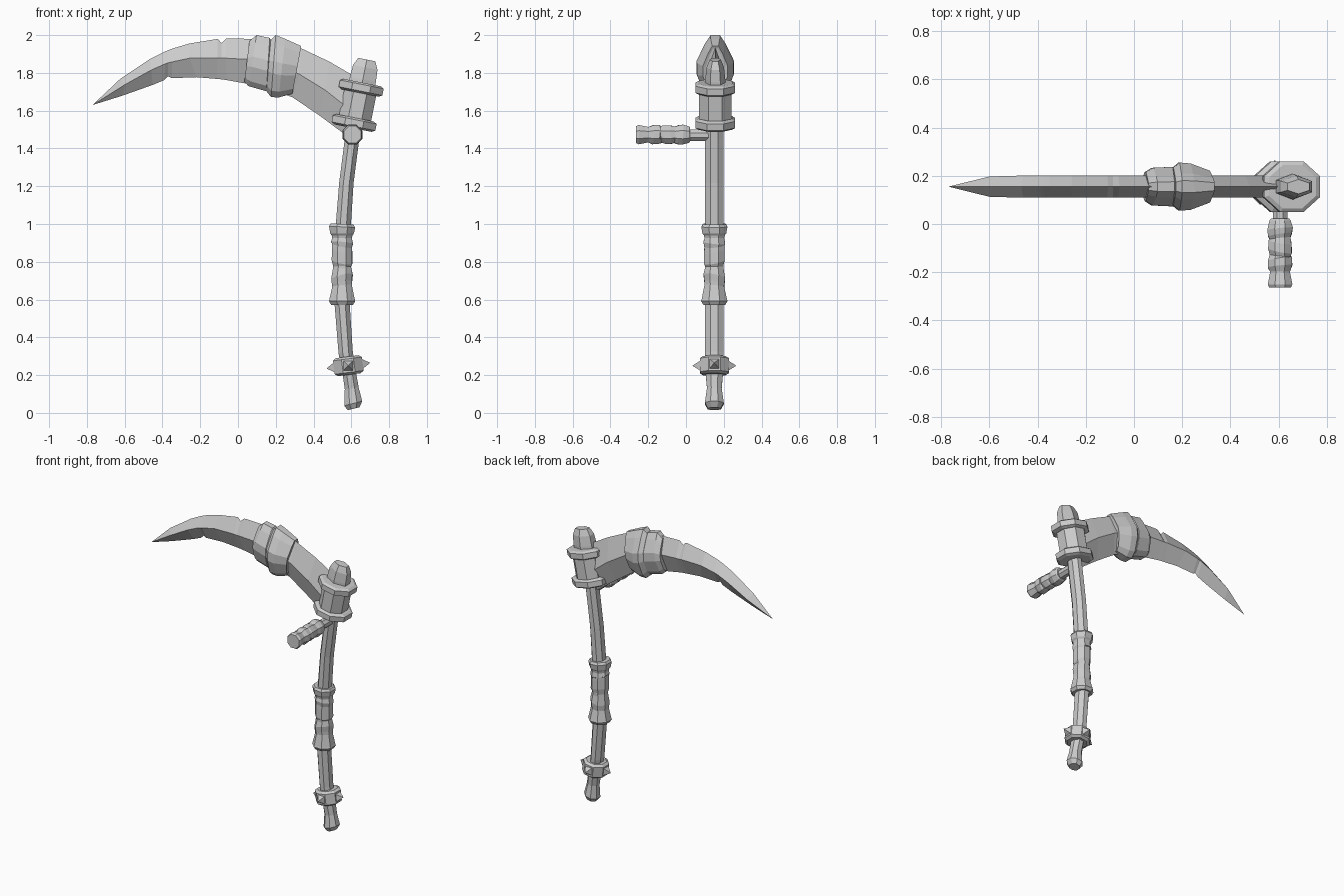
import bpy, bmesh, math
from mathutils import Vector

Y0 = 0.155  # depth of the shaft and blade plane


def loft(name, rings):
    """Skin a list of equal-length point rings and cap both ends."""
    bm = bmesh.new()
    loops = [[bm.verts.new(p) for p in r] for r in rings]
    n = len(loops[0])
    for a, b in zip(loops, loops[1:]):
        for i in range(n):
            j = (i + 1) % n
            bm.faces.new((a[i], a[j], b[j], b[i]))
    bm.faces.new(loops[0])
    bm.faces.new(loops[-1])
    bmesh.ops.remove_doubles(bm, verts=bm.verts, dist=1e-5)
    bmesh.ops.recalc_face_normals(bm, faces=bm.faces)
    me = bpy.data.meshes.new(name)
    bm.to_mesh(me)
    bm.free()
    ob = bpy.data.objects.new(name, me)
    bpy.context.collection.objects.link(ob)
    return ob


def ring(c, axis, rx, ry, n=8):
    """Polygon with flats facing the main directions, rx / ry half-widths."""
    c, axis = Vector(c), Vector(axis).normalized()
    ref = Vector((0, 0, 1)) if abs(axis.y) > 0.8 else Vector((0, 1, 0))
    u = ref.cross(axis).normalized()
    v = axis.cross(u)
    k = 1 / math.cos(math.pi / n)
    angs = [(i + 0.5) * 2 * math.pi / n for i in range(n)]
    return [c + u * (rx * k * math.cos(a)) + v * (ry * k * math.sin(a)) for a in angs]


def turned(name, base, axis, prof, n=8):
    """Prism turned along a straight axis from (distance, rx, ry) steps."""
    base, axis = Vector(base), Vector(axis).normalized()
    return loft(name, [ring(base + axis * d, axis, rx, ry, n) for d, rx, ry in prof])


# curved shaft with flared pommel: x, z, rx, ry, lean
shaft = [(.612, .022, .032, .035, -.25), (.61, .05, .049, .05, -.25), (.602, .13, .037, .039, -.13),
         (.591, .20, .036, .045, -.13), (.57, .32, .038, .049, -.12), (.551, .58, .04, .049, -.03),
         (.552, .80, .04, .049, .02), (.558, 1.0, .04, .049, .05), (.574, 1.22, .038, .049, .1),
         (.605, 1.46, .038, .049, .15), (.62, 1.56, .038, .049, .2)]
loft("shaft", [ring((x, Y0 - .005, z), (t, 0, 1), rx, ry) for x, z, rx, ry, t in shaft])

# wrapped main grip: z, radius, x lean, y lean
grip = [(.572, .058, 0, 0), (.592, .07, 0, 0), (.602, .067, 0, 0), (.672, .052, -.1, .1),
        (.685, .054, -.25, .2), (.72, .058, -.25, .2), (.775, .047, 0, 0), (.80, .055, .2, -.2),
        (.86, .055, .25, -.2), (.885, .053, .2, -.1), (.90, .058, .1, .1),
        (.925, .052, 0, 0), (.94, .055, 0, 0), (.95, .063, 0, 0), (.985, .069, .05, 0), (1.0, .06, .05, 0)]
loft("main_grip", [ring((.551, Y0 - .005, z), (tx, ty, 1), r, r) for z, r, tx, ty in grip])

# spiked collar
ca = Vector((-.13, 0, 1)).normalized()
cc = Vector((.584, Y0 - .005, .25))
turned("spiked_collar", cc, ca, [(-.048, .06, .06), (-.036, .077, .077), (.036, .077, .077), (.048, .06, .06)])
side = Vector((0, 1, 0)).cross(ca)
for i, d in enumerate((side, -side, Vector((0, 1, 0)), Vector((0, -1, 0)))):
    turned("collar_spike_%d" % (i + 1), cc, d, [(.07, .029, .029), (.115, .001, .001)], 4)

# head socket with two chamfered flanges
ha = (.2, 0, 1)
hb = (.615, Y0, 1.535)
turned("socket_body", hb, ha, [(0, .086, .087), (.19, .086, .087)])
for nm, d in (("lower_flange", 0), ("upper_flange", .19)):
    turned(nm, hb, ha, [(d - .028, .10, .09), (d - .018, .118, .105), (d + .018, .118, .105), (d + .028, .10, .09)])

# cap block on the socket
turned("socket_cap", hb, ha, [(.20, .07, .046), (.235, .07, .046), (.30, .066, .04), (.342, .046, .026)], 6)

# side handle: peg and wrapped grip
hc = (.606, Y0, 1.47)
turned("side_peg", hc, (0, -1, 0), [(0, .03, .03), (.15, .03, .03)])
side_grip = [(.022, .038, 0), (.015, .044, 0), (-.02, .053, .1), (-.045, .05, .15), (-.06, .043, .1),
             (-.075, .048, -.15), (-.11, .05, -.2), (-.13, .043, -.1), (-.145, .05, .15), (-.175, .051, .1),
             (-.198, .041, 0), (-.215, .044, 0), (-.25, .051, 0), (-.264, .045, 0)]
loft("side_grip", [ring((.606, y, 1.473), (t, -1, t * .7), r, r) for y, r, t in side_grip])

# blade: top edge, ridge, lower edge, half thickness
blade = [((-.77, 1.63), (-.77, 1.63), (-.77, 1.63), 0),
         ((-.625, 1.767), (-.60, 1.737), (-.61, 1.68), .042),
         ((-.467, 1.873), (-.46, 1.815), (-.45, 1.737), .046),
         ((-.39, 1.912), (-.385, 1.848), (-.39, 1.762), .046),
         ((-.375, 1.918), (-.37, 1.853), (-.37, 1.782), .046),
         ((-.35, 1.928), (-.35, 1.858), (-.35, 1.772), .046),
         ((-.26, 1.955), (-.256, 1.878), (-.22, 1.777), .046),
         ((-.108, 1.98), (-.11, 1.88), (-.11, 1.768), .046),
         ((-.088, 1.958), (-.088, 1.878), (-.088, 1.766), .046),
         ((-.06, 1.983), (-.065, 1.878), (-.06, 1.762), .046),
         ((.06, 1.98), (.045, 1.872), (.034, 1.745), .046),
         ((.20, 1.97), (.19, 1.85), (.17, 1.715), .046),
         ((.335, 1.93), (.325, 1.793), (.29, 1.67), .046),
         ((.483, 1.86), (.46, 1.71), (.43, 1.575), .046),
         ((.62, 1.78), (.60, 1.60), (.585, 1.46), .046)]
loft("blade", [[Vector((t[0], Y0, t[1])), Vector((m[0], Y0 - h, m[1])),
                Vector((b[0], Y0, b[1])), Vector((m[0], Y0 + h, m[1]))] for t, m, b, h in blade])


# two bindings around the blade: top, bottom, half thickness
def binding(name, secs):
    prof = [(0, .25), (.14, .55), (.42, 1), (.62, 1), (.9, .65), (1, .3)]
    rings = []
    for t, b, h in secs:
        T, B = Vector((t[0], Y0, t[1])), Vector((b[0], Y0, b[1]))
        half = [(T.lerp(B, f), h * w) for f, w in prof]
        rings.append([p - Vector((0, w, 0)) for p, w in half] + [p + Vector((0, w, 0)) for p, w in half[::-1]])
    loft(name, rings)


binding("inner_binding", [((.06, 1.968), (.034, 1.755), .06), ((.098, 2.0), (.055, 1.73), .078),
                          ((.168, 1.985), (.15, 1.703), .082), ((.178, 1.968), (.158, 1.71), .07)])
binding("outer_binding", [((.168, 1.968), (.137, 1.72), .07), ((.2, 2.0), (.175, 1.672), .1),
                          ((.25, 1.98), (.215, 1.67), .096), ((.335, 1.942), (.288, 1.69), .066),
                          ((.328, 1.93), (.282, 1.70), .05)])
